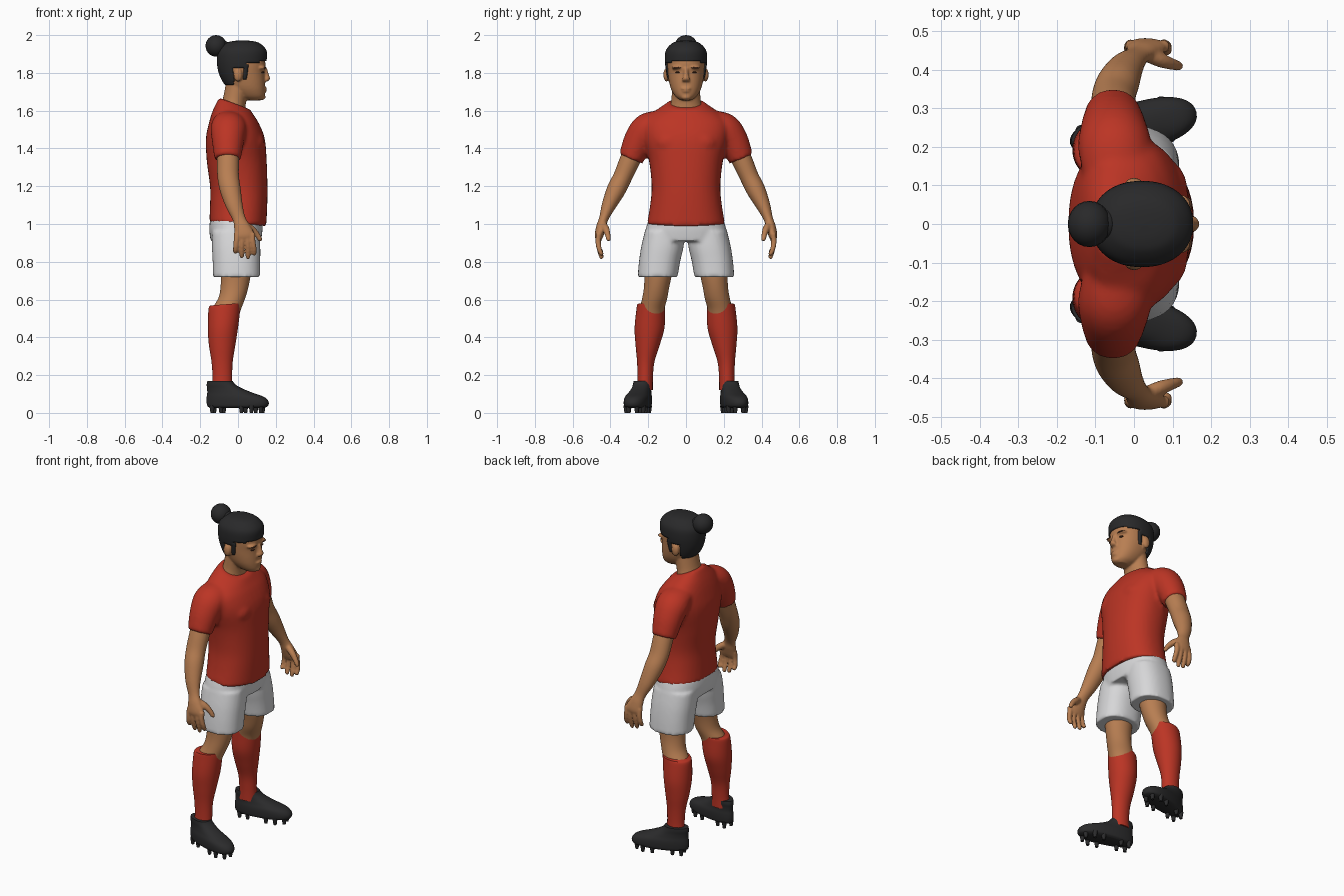
import bpy, bmesh, math
from mathutils import Vector, Matrix

if "Cube" in bpy.data.objects:
    bpy.data.objects.remove(bpy.data.objects["Cube"])


def material(name, rgb):
    m = bpy.data.materials.new(name)
    m.use_nodes = True
    m.diffuse_color = (*rgb, 1)
    m.node_tree.nodes["Principled BSDF"].inputs["Base Color"].default_value = (*rgb, 1)
    return m


RED = material("red cloth", (0.5, 0.035, 0.018))
WHITE = material("white cloth", (0.68, 0.68, 0.69))
SKIN = material("skin", (0.48, 0.21, 0.085))
HAIR = material("black hair", (0.022, 0.022, 0.023))
BOOT = material("black leather", (0.024, 0.024, 0.025))
BROW = material("dark brown", (0.08, 0.03, 0.015))


def spline(rows, steps):
    """Smooth interpolation through rows of numbers."""
    out = []
    for i in range(len(rows) - 1):
        a, b, c, d = (rows[max(0, min(len(rows) - 1, i + k))] for k in (-1, 0, 1, 2))
        for s in range(steps):
            t = s / steps
            out.append([q + t * (r - p) / 2 + t * t * (2 * p - 5 * q + 4 * r - o) / 2
                        + t ** 3 * (3 * q - p - 3 * r + o) / 2
                        for p, q, r, o in zip(a, b, c, d)])
    return out + [list(rows[-1])]


def loft(bm, rings, side=1, power=2.0, tilt=False, taper=0, seg=40, steps=5):
    """Closed tube through rings (x, y, z, radius x, radius y, slope)."""
    rows = spline([tuple(r) + (0,) * (6 - len(r)) for r in rings], steps)
    loops = []
    for i, (x, y, z, rx, ry, slope) in enumerate(rows):
        axis = Vector((0, 0, 1))
        if tilt:
            axis = (Vector(rows[min(i + 1, len(rows) - 1)][:3]) - Vector(rows[max(i - 1, 0)][:3])).normalized()
        u = (Vector((1, 0, 0)) - axis * axis.x).normalized()
        w = axis.cross(u)
        loop = []
        for k in range(seg):
            c, s = math.cos(math.tau * k / seg), math.sin(math.tau * k / seg)
            a = math.copysign(abs(c) ** (2 / power), c) * rx
            b = math.copysign(abs(s) ** (2 / power), s) * ry * (1 + taper * c)
            p = Vector((x, y, z)) + u * a + w * b
            loop.append(bm.verts.new((p.x, p.y * side, p.z + slope * a)))
        loops.append(loop)
    for lo, hi in zip(loops, loops[1:]):
        for k in range(seg):
            j = (k + 1) % seg
            bm.faces.new((lo[k], lo[j], hi[j], hi[k]))
    bm.faces.new(loops[0])
    bm.faces.new(loops[-1])


def ball(bm, pos, size, seg=24):
    mat = Matrix.Translation(pos) @ Matrix.Diagonal((*size, 1))
    bmesh.ops.create_uvsphere(bm, u_segments=seg, v_segments=seg // 2, radius=1, matrix=mat)


def span(back, front, z, half, slope=0):
    """Ring given by its back and front x and its half width."""
    return ((back + front) / 2, 0, z, (front - back) / 2, half, slope)


def finish(bm, name, mat, voxel=0, smooth=4, angle=50):
    bmesh.ops.recalc_face_normals(bm, faces=bm.faces)
    me = bpy.data.meshes.new(name)
    bm.to_mesh(me)
    bm.free()
    me.materials.append(mat)
    ob = bpy.data.objects.new(name, me)
    bpy.context.collection.objects.link(ob)
    bpy.ops.object.select_all(action="DESELECT")
    ob.select_set(True)
    bpy.context.view_layer.objects.active = ob
    bpy.ops.object.shade_smooth_by_angle(angle=math.radians(angle))
    if voxel:
        mod = ob.modifiers.new("Blend", "REMESH")
        mod.mode, mod.voxel_size, mod.use_smooth_shade = "VOXEL", voxel, True
        mod = ob.modifiers.new("Soften", "SMOOTH")
        mod.factor, mod.iterations = 0.5, smooth
    return ob


# Shirt: torso and sleeves blended together
bm = bmesh.new()
loft(bm, [span(-.152, .15, 1.0, .207, -.07), span(-.148, .155, 1.1, .19), span(-.148, .156, 1.2, .182),
          span(-.165, .152, 1.33, .195), span(-.17, .142, 1.45, .225), span(-.155, .112, 1.53, .225),
          span(-.135, .085, 1.585, .18, -.1), span(-.11, .072, 1.622, .122, -.3),
          span(-.098, .062, 1.638, .096, -.38)], power=2.25)
for s in (1, -1):
    loft(bm, [(-.045, .13, 1.545, .085, .06), (-.05, .2, 1.505, .095, .085), (-.053, .25, 1.44, .085, .08),
              (-.055, .292, 1.345, .07, .066)], side=s, tilt=True)
    ball(bm, (.065, .085 * s, 1.43), (.075, .09, .075))
finish(bm, "shirt", RED, .011, 4)

# Shorts: hips and two wide legs
bm = bmesh.new()
loft(bm, [span(-.147, .13, 1.03, .195), span(-.152, .13, .97, .214), span(-.145, .122, .91, .215)], power=2.3)
for s in (1, -1):
    loft(bm, [(-.012, .113, .96, .125, .105), (-.01, .125, .88, .128, .112), (-.008, .14, .8, .126, .109),
              (-.007, .15, .72, .125, .106)], side=s, power=2.3)
finish(bm, "shorts", WHITE, .01, 3)

# Head: skull, neck, nose, lips, chin, brow ridge and ears
bm = bmesh.new()
loft(bm, [span(.05, .125, 1.655, .03), span(.0, .141, 1.675, .056), span(-.04, .144, 1.71, .077),
          span(-.07, .143, 1.75, .089), span(-.095, .141, 1.8, .097), span(-.1, .145, 1.85, .1),
          span(-.09, .135, 1.9, .098), span(-.06, .11, 1.94, .075), span(0, .07, 1.955, .03)], power=2.2)
loft(bm, [(-.035, 0, 1.55, .08, .1), (-.03, 0, 1.61, .07, .088), (-.018, 0, 1.66, .063, .077),
          (0, 0, 1.74, .065, .075)])
loft(bm, [(.145, 0, 1.755, .012, .02), (.154, 0, 1.768, .016, .021), (.15, 0, 1.79, .014, .013),
          (.144, 0, 1.825, .01, .011)], seg=16)
ball(bm, (.138, 0, 1.717), (.017, .028, .008))
ball(bm, (.135, 0, 1.703), (.017, .025, .008))
ball(bm, (.125, 0, 1.672), (.021, .028, .016))
for s in (1, -1):
    ball(bm, (.124, .042 * s, 1.828), (.024, .036, .011))
    ball(bm, (.0, .103 * s, 1.79), (.024, .017, .037))
finish(bm, "head", SKIN, .006, 3)

# Eyes and brows
for s, side in ((1, "left"), (-1, "right")):
    for part, z, x, size in (("eye", 1.803, .128, (.011, .014, .005)), ("brow", 1.827, .133, (.017, .027, .005))):
        bm = bmesh.new()
        ball(bm, (0, 0, 0), size, 16)
        ob = finish(bm, f"{side}_{part}", BROW)
        ob.location = (x, .043 * s, z)
        ob.rotation_euler.z = -.25 * s

# Hair cap trimmed along the hairline
bm = bmesh.new()
loft(bm, [span(-.06, .08, 1.725, .082), span(-.085, .115, 1.76, .096), span(-.105, .14, 1.81, .106),
          span(-.112, .152, 1.87, .112), span(-.105, .15, 1.92, .106), span(-.07, .118, 1.955, .076),
          span(-.03, .08, 1.968, .045), span(.02, .03, 1.972, .005)], power=2.15, seg=72, steps=7)


def hairline(x):
    if x > .05:
        return 1.85 + .12 * (x - .05)
    if x > .025:
        return 1.765
    return 1.825 if x > -.025 else 1.735


trim = [f for f in bm.faces if f.calc_center_median().z < hairline(f.calc_center_median().x)]
bmesh.ops.delete(bm, geom=trim, context="FACES")
ob = finish(bm, "hair", HAIR)
mod = ob.modifiers.new("Thickness", "SOLIDIFY")
mod.thickness, mod.offset = .014, -1

# Hair bun and its tie
bm = bmesh.new()
ball(bm, (-.116, 0, 1.943), (.056, .06, .057))
ball(bm, (-.075, 0, 1.935), (.03, .04, .035))
finish(bm, "hair_bun", HAIR)

for s, side in ((1, "left"), (-1, "right")):
    # Arm with palm, fingers and thumb
    bm = bmesh.new()
    loft(bm, [(-.053, .26, 1.42, .058, .055), (-.053, .3, 1.33, .058, .054), (-.052, .335, 1.25, .057, .05),
              (-.04, .37, 1.18, .055, .05), (-.02, .408, 1.1, .045, .038), (.005, .435, 1.03, .034, .025),
              (.02, .449, .985, .042, .026), (.033, .46, .94, .053, .023), (.036, .461, .915, .046, .015)],
         side=s, tilt=True)
    for x, tip, low in ((-.009, -.013, .85), (.021, .02, .828), (.05, .053, .823), (.078, .085, .84)):
        loft(bm, [(x, .46, .95, .014, .016), (x, .465, .91, .0145, .015), (tip, .46, .87, .0135, .0135),
                  (tip, .447, low, .012, .011), (tip, .444, low - .006, .004, .004)],
             side=s, tilt=True, seg=12)
    loft(bm, [(.03, .44, 1.0, .018, .018), (.07, .425, .975, .019, .019), (.1, .415, .945, .015, .015),
              (.117, .41, .917, .012, .012), (.119, .41, .91, .005, .005)], side=s, tilt=True, seg=12)
    finish(bm, f"{side}_arm", SKIN, .006, 2)

    # Thigh and knee
    bm = bmesh.new()
    loft(bm, [(-.01, .14, .84, .088, .085), (-.012, .147, .74, .08, .074), (-.018, .155, .67, .074, .067),
              (-.032, .165, .61, .071, .066), (-.06, .18, .55, .076, .066), (-.07, .185, .5, .07, .066)], side=s)
    finish(bm, f"{side}_knee", SKIN)

    # Sock over the calf
    bm = bmesh.new()
    loft(bm, [(-.066, .185, .575, .08, .073, .08), (-.072, .187, .55, .084, .075), (-.08, .193, .45, .08, .079),
              (-.084, .203, .36, .07, .064), (-.084, .213, .27, .056, .046), (-.083, .216, .19, .052, .041),
              (-.085, .218, .12, .055, .042)], side=s)
    finish(bm, f"{side}_sock", RED)

    # Boot, laces and studs, turned outward
    bm = bmesh.new()
    loft(bm, [span(-.15, .14, .026, .046), span(-.166, .162, .036, .059), span(-.171, .165, .06, .062),
              span(-.17, .14, .085, .06), span(-.167, .075, .108, .052), span(-.168, .02, .13, .047),
              span(-.17, -.015, .15, .046), span(-.166, -.03, .168, .045)], power=2.2, taper=.16)
    for k in range(4):
        ball(bm, (.015 + .022 * k, 0, .124 - .0105 * k), (.007, .028, .008), 12)
    for x, y in ((-.135, .025), (-.085, .03), (.03, .045), (.085, .047), (.13, .022)):
        for e in (1, -1):
            bmesh.ops.create_cone(bm, cap_ends=True, segments=12, radius1=.009, radius2=.015, depth=.04,
                                  matrix=Matrix.Translation((x, y * e, .02)))
    ob = finish(bm, f"{side}_boot", BOOT)
    ob.location = (0, .251 * s, 0)
    ob.rotation_euler.z = math.radians(14) * s
